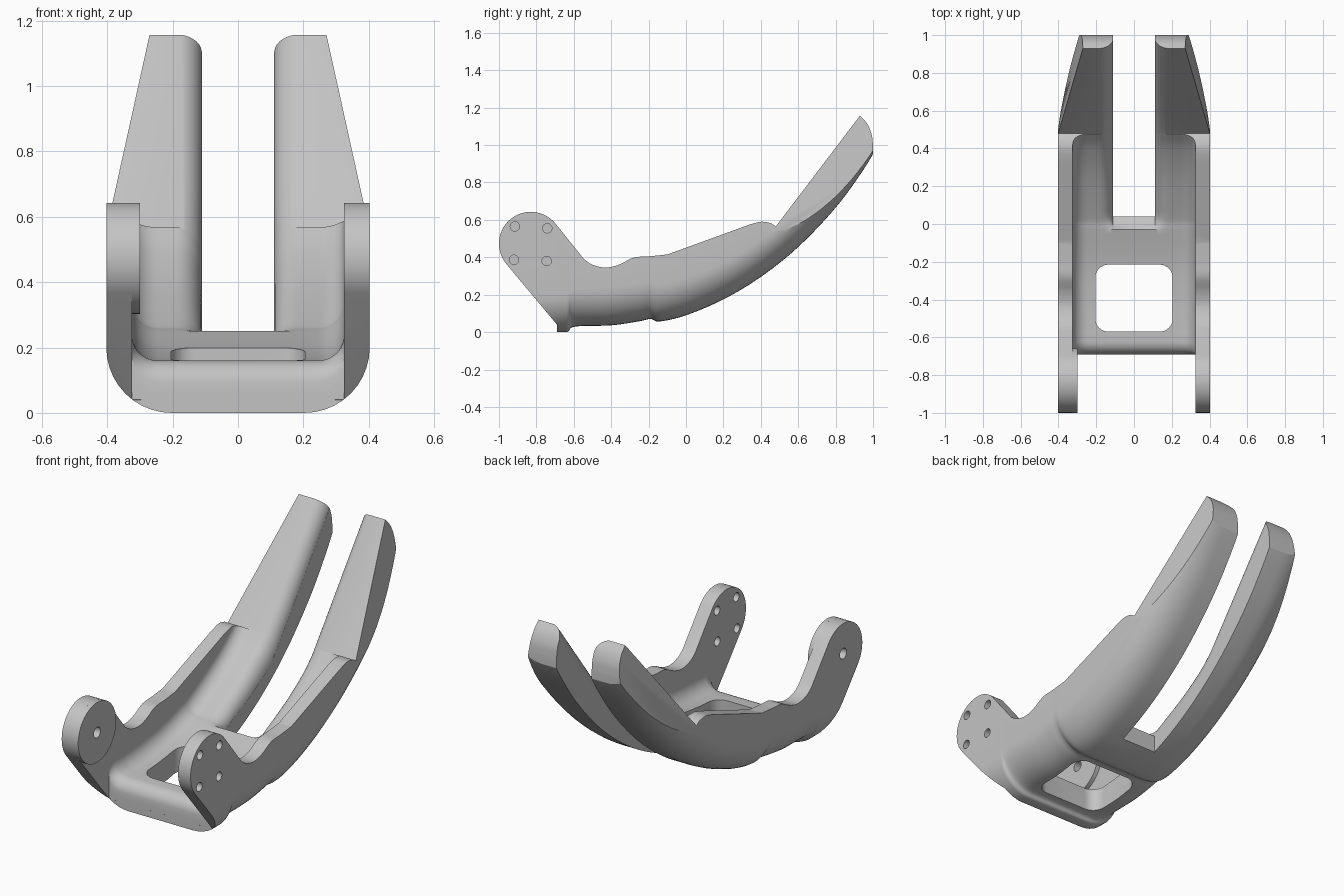
import bpy, bmesh, math
from mathutils import Vector

cube = bpy.data.objects.get("Cube")
if cube:
    bpy.data.objects.remove(cube, do_unlink=True)

HALF, INNER, SLOT = 0.403, 0.325, 0.11
PIVOT = (-0.83, 0.473)
LUG_R = 0.17

grey = bpy.data.materials.new("plain grey")
grey.use_nodes = True
grey.diffuse_color = (0.55, 0.55, 0.55, 1)
grey.node_tree.nodes["Principled BSDF"].inputs["Base Color"].default_value = grey.diffuse_color


def smooth(pts, n=6):
    """Catmull-Rom curve through 2D points."""
    out = []
    p = [Vector(q) for q in pts]
    p = [2 * p[0] - p[1]] + p + [2 * p[-1] - p[-2]]
    for a, b, c, d in zip(p, p[1:], p[2:], p[3:]):
        for i in range(n):
            t = i / n
            out.append(0.5 * (2 * b + (c - a) * t + (2 * a - 5 * b + 4 * c - d) * t**2
                              + (3 * b - a - 3 * c + d) * t**3))
    return [tuple(v) for v in out] + [tuple(pts[-1])]


def arc(cx, cy, r, a0, a1, n):
    return [(cx + r * math.cos(math.radians(a0 + (a1 - a0) * i / n)),
             cy + r * math.sin(math.radians(a0 + (a1 - a0) * i / n))) for i in range(n + 1)]


def loft(name, rings):
    """Closed skin through rings of 3D points, capped at both ends."""
    bm = bmesh.new()
    vs = [[bm.verts.new(p) for p in ring] for ring in rings]
    n = len(vs[0])
    for a, b in zip(vs, vs[1:]):
        for i in range(n):
            j = (i + 1) % n
            bm.faces.new((a[i], a[j], b[j], b[i]))
    bm.faces.new(vs[0])
    bm.faces.new(vs[-1])
    bmesh.ops.recalc_face_normals(bm, faces=bm.faces)
    mesh = bpy.data.meshes.new(name)
    bm.to_mesh(mesh)
    bm.free()
    ob = bpy.data.objects.new(name, mesh)
    bpy.context.collection.objects.link(ob)
    mesh.materials.append(grey)
    return ob


def prism_x(name, pts, x0, x1):
    return loft(name, [[(x, y, z) for y, z in pts] for x in (x0, x1)])


def prism_z(name, pts, z0, z1):
    return loft(name, [[(x, y, z) for x, y in pts] for z in (z0, z1)])


def boolean(ob, tool, op, keep=False):
    m = ob.modifiers.new(op, 'BOOLEAN')
    m.operation, m.object, m.solver = op, tool, 'EXACT'
    bpy.context.view_layer.objects.active = ob
    bpy.ops.object.modifier_apply(modifier=m.name)
    if not keep:
        bpy.data.objects.remove(tool, do_unlink=True)


def mirrored(half):
    """Half section listed from outside to centre, completed on the other side."""
    return half + [(-x, z) for x, z in reversed(half)]


# Outer skin: wide section with rounded lower corners, following the underside
def outer_section(b):
    return mirrored([(HALF, 1.5)] + [(HALF - 0.2 + x, b + 0.2 + z)
                                     for x, z in arc(0, 0, 0.2, 0, -90, 10)])


under = [(-1.1, 0), (-0.64, 0)] + smooth(
    [(-0.63, 0.003), (-0.59, 0.03), (-0.4, 0.036), (-0.25, 0.058), (-0.19, 0.07),
     (-0.14, 0.057), (0, 0.09), (0.2, 0.175), (0.4, 0.295), (0.6, 0.455),
     (0.8, 0.665), (0.95, 0.87), (1.05, 1.04)])
body = loft("cradle_body", [[(x, y, z) for x, z in outer_section(b)] for y, b in under])

# Slanted outer sides of the prongs
bm = bmesh.new()
bm.from_mesh(body.data)
for s in (1, -1):
    cut = bmesh.ops.bisect_plane(bm, geom=bm.verts[:] + bm.edges[:] + bm.faces[:],
                                 plane_co=(s * 0.385, 0.535, 0.64),
                                 plane_no=(s, 0.106, 0.14), clear_outer=True)
    edges = [e for e in cut["geom_cut"] if isinstance(e, bmesh.types.BMEdge)]
    bmesh.ops.holes_fill(bm, edges=edges, sides=0)
bmesh.ops.recalc_face_normals(bm, faces=bm.faces)
bm.to_mesh(body.data)
bm.free()

# Side outline: lug, dipped wall top, prong plane and rounded tip
outline = arc(*PIVOT, LUG_R, 219, 40, 32)
outline += smooth([(-0.545, 0.39), (-0.5, 0.36), (-0.43, 0.345), (-0.36, 0.36),
                   (-0.28, 0.398), (-0.2, 0.405), (-0.1, 0.415)], 5)
outline += smooth([(0.34, 0.575), (0.4, 0.59), (0.45, 0.583), (0.48, 0.565)], 5)
outline += smooth([(0.93, 1.157), (0.968, 1.115), (0.992, 1.06), (1.0, 1.0)], 5)
outline += [(1.0, -0.3), (-0.69, -0.3), (-0.69, 0.04)]
boolean(body, prism_x("side_outline", outline, -0.7, 0.7), 'INTERSECT')


# Channel between the walls, with filleted corners and eased slot edges
def channel_section(y, f):
    t = min(max((y + 0.03) / 0.07, 0), 1)
    drop = t * (0.08 + 0.05 * min(max((y - 0.1) / 0.4, 0), 1))
    half = [(INNER, 1.8)]
    half += [(INNER - 0.08 + x, f + 0.08 + z) for x, z in arc(0, 0, 0.08, 0, -90, 8)]
    for i in range(9):
        a = math.radians(i * 10.5)
        half.append((SLOT + 0.08 - 0.08 * math.sin(a), f - drop * (1 - math.cos(a))))
    return mirrored(half)


floor = [(-1.2, -0.4), (-0.692, -0.4), (-0.69, 0.06)]
floor += arc(-0.62, 0.09, 0.07, 175, 95, 6)
floor += smooth([(-0.57, 0.16), (-0.4, 0.172), (-0.21, 0.2), (-0.03, 0.25), (0.04, 0.275),
                 (0.25, 0.39), (0.4, 0.495), (0.485, 0.577)])
floor += [(0.6, 0.727), (0.93, 1.16), (1.1, 1.383)]
boolean(body, loft("channel", [[(x, y, z) for x, z in channel_section(y, f)]
                               for y, f in floor]), 'DIFFERENCE')

# Slot between the prongs
slot = [(-SLOT, 0.04), (SLOT, 0.04), (SLOT, 1.3), (-SLOT, 1.3)]
boolean(body, prism_z("slot", slot, -0.5, 2), 'DIFFERENCE')

# Rounded window in the floor
w, y0, y1, r = 0.205, -0.57, -0.215, 0.07
window = (arc(w - r, y1 - r, r, 0, 90, 8) + arc(r - w, y1 - r, r, 90, 180, 8)
          + arc(r - w, y0 + r, r, 180, 270, 8) + arc(w - r, y0 + r, r, 270, 360, 8))
boolean(body, prism_z("window", window, -0.5, 0.5), 'DIFFERENCE')

# Four bolt holes through the left lug
for y, z in ((-0.915, 0.565), (-0.742, 0.555), (-0.92, 0.387), (-0.745, 0.38)):
    hole = arc(y, z, 0.025, 0, 345, 23)
    boolean(body, prism_x("bolt_hole", hole, 0.2, 0.6), 'DIFFERENCE')

# Round boss on the inside of the right lug, with one pivot hole through both
boss = prism_x("right_lug_boss", arc(*PIVOT, LUG_R, 0, 354, 59), -INNER, -0.3)
pivot_hole = prism_x("pivot_hole", arc(*PIVOT, 0.03, 0, 345, 23), -0.6, -0.2)
boolean(body, pivot_hole, 'DIFFERENCE', keep=True)
boolean(boss, pivot_hole, 'DIFFERENCE')

# Shading
bpy.ops.object.select_all(action='DESELECT')
for ob in (body, boss):
    ob.select_set(True)
bpy.context.view_layer.objects.active = body
bpy.ops.object.shade_smooth_by_angle(angle=math.radians(28))
